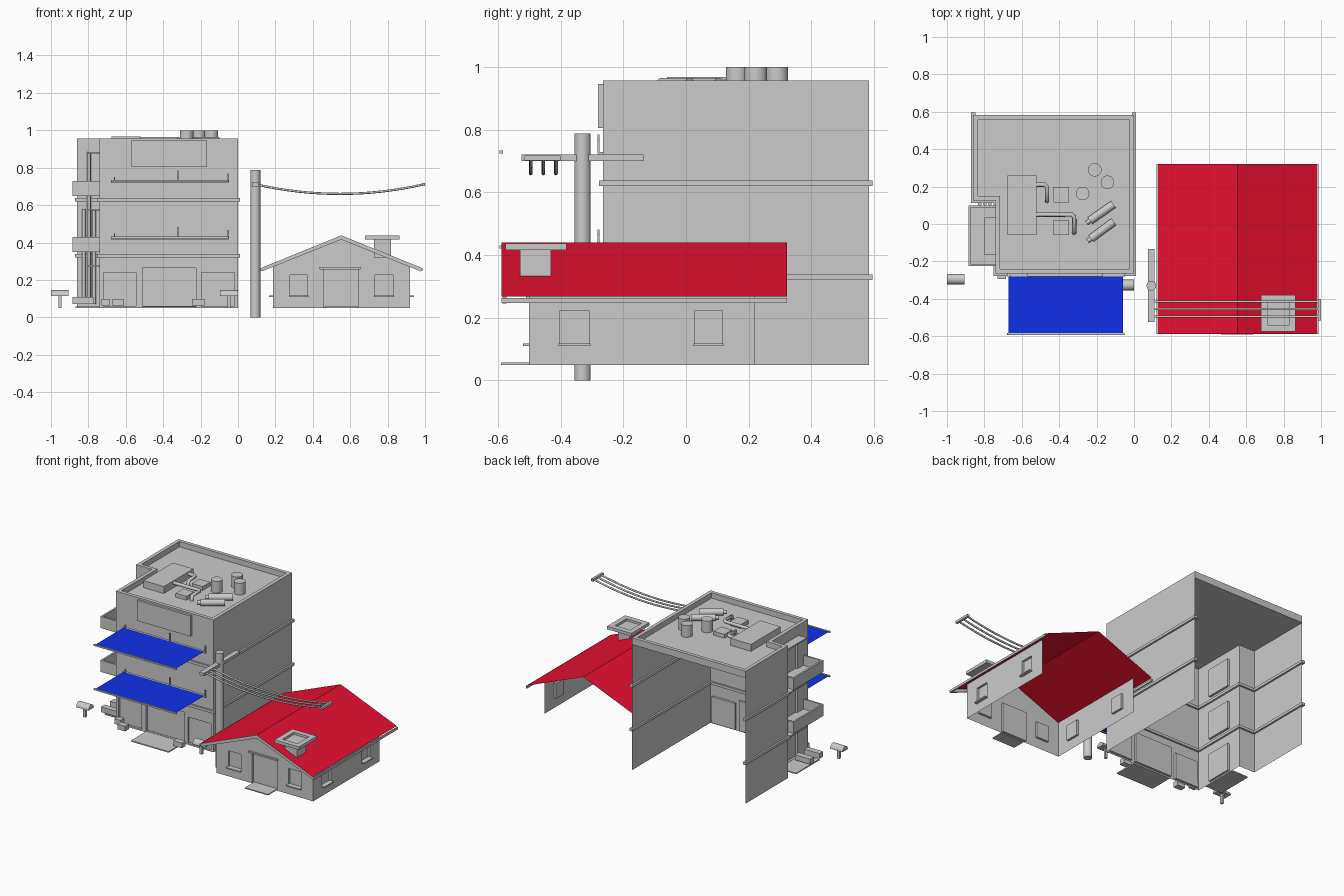
import bpy, bmesh, math
from mathutils import Vector

if "Cube" in bpy.data.objects:
    bpy.data.objects.remove(bpy.data.objects["Cube"])


def material(name, rgb):
    m = bpy.data.materials.new(name)
    m.diffuse_color = (*rgb, 1)
    m.use_nodes = True
    m.node_tree.nodes["Principled BSDF"].inputs["Base Color"].default_value = m.diffuse_color
    return m


GREY = material("plain grey", (0.6, 0.6, 0.6))
RED = material("roof red", (0.8, 0.005, 0.03))
BLUE = material("awning blue", (0.005, 0.03, 0.8))


def finish(name, bm, mat=GREY, smooth=False):
    me = bpy.data.meshes.new(name)
    bm.to_mesh(me)
    bm.free()
    me.materials.append(mat)
    if smooth:
        me.shade_smooth()
        me.set_sharp_from_angle(angle=0.7)
    ob = bpy.data.objects.new(name, me)
    bpy.context.collection.objects.link(ob)
    return ob


def box(name, x0, x1, y0, y1, z0, z1, mat=GREY):
    bm = bmesh.new()
    bmesh.ops.create_cube(bm, size=1)
    for v in bm.verts:
        v.co = ((x0 + x1) / 2 + v.co.x * (x1 - x0), (y0 + y1) / 2 + v.co.y * (y1 - y0),
                (z0 + z1) / 2 + v.co.z * (z1 - z0))
    return finish(name, bm, mat)


def rod(name, a, b, r, sides=24):
    a, b = Vector(a), Vector(b)
    bm = bmesh.new()
    bmesh.ops.create_cone(bm, cap_ends=True, segments=sides, radius1=r, radius2=r, depth=(b - a).length)
    bm.transform((b - a).to_track_quat('Z', 'Y').to_matrix().to_4x4())
    bmesh.ops.translate(bm, vec=(a + b) / 2, verts=bm.verts)
    return finish(name, bm, GREY, True)


def prism(name, points, offset, mat=GREY, smooth=False):
    """Flat polygon, swept along offset when offset is given."""
    bm = bmesh.new()
    f = bm.faces.new([bm.verts.new(p) for p in points])
    if offset:
        g = bmesh.ops.extrude_face_region(bm, geom=[f], use_keep_orig=True)["geom"]
        bmesh.ops.translate(bm, vec=offset, verts=[v for v in g if isinstance(v, bmesh.types.BMVert)])
        bmesh.ops.recalc_face_normals(bm, faces=bm.faces)
    return finish(name, bm, mat, smooth)


def tube(name, points, r, sides=2):
    cu = bpy.data.curves.new(name, 'CURVE')
    cu.dimensions, cu.bevel_depth, cu.bevel_resolution, cu.use_fill_caps = '3D', r, sides, True
    sp = cu.splines.new('POLY')
    sp.points.add(len(points) - 1)
    for p, c in zip(sp.points, points):
        p.co = (*c, 1)
    cu.materials.append(GREY)
    ob = bpy.data.objects.new(name, cu)
    bpy.context.collection.objects.link(ob)


def wall(name, p0, p1, z0, z1, holes=(), depth=0.015):
    """Sheet wall from p0 to p1 (left to right seen from outside) with recessed openings."""
    p0, p1 = Vector((*p0, 0)), Vector((*p1, 0))
    d = (p1 - p0).normalized()
    n = Vector((d.y, -d.x, 0))
    us = sorted({0, (p1 - p0).length, *[u for h in holes for u in h[:2]]})
    zs = sorted({z0, z1, *[z for h in holes for z in h[2:]]})
    bm = bmesh.new()

    def quad(*cs):
        bm.faces.new([bm.verts.new(p0 + d * u + Vector((0, 0, z)) - n * k) for u, z, k in cs])

    for u, U in zip(us, us[1:]):
        for z, Z in zip(zs, zs[1:]):
            if not any(h[0] <= u and U <= h[1] and h[2] <= z and Z <= h[3] for h in holes):
                quad((u, z, 0), (U, z, 0), (U, Z, 0), (u, Z, 0))
    for u, U, z, Z in holes:
        k = depth
        quad((u, z, k), (U, z, k), (U, Z, k), (u, Z, k))
        ring = [(u, z), (U, z), (U, Z), (u, Z)]
        for a, b in zip(ring, ring[1:] + ring[:1]):
            quad((*a, 0), (*b, 0), (*b, k), (*a, k))
    bmesh.ops.remove_doubles(bm, verts=bm.verts, dist=1e-5)
    return finish(name, bm)


# --- tall building: open-backed walls, bands between storeys, roof with parapet
path = [(-.86, .583), (-.86, .125), (-.74, .125), (-.74, -.265), (0, -.265), (0, .583)]
openings = {
    2: [(.095, .275, z, z + .19) for z in (.06, .36, .66)],
    3: [(.02, .195, .06, .24), (.23, .515, .06, .265), (.545, .72, .06, .24)],
}
for i, (a, b) in enumerate(zip(path, path[1:])):
    wall("building_wall", a, b, .05, .91, openings.get(i, ()))
    for z in (.32, .62):
        e = .012
        box("storey_band", min(a[0], b[0]) - e, max(a[0], b[0]) + e,
            min(a[1], b[1]) - e, max(a[1], b[1]) + e, z, z + .018)

roof = bmesh.new()
base = roof.faces.new([roof.verts.new((x, y, .91)) for x, y in path])
geo = bmesh.ops.extrude_face_region(roof, geom=[base], use_keep_orig=True)["geom"]
bmesh.ops.translate(roof, vec=(0, 0, .047), verts=[v for v in geo if isinstance(v, bmesh.types.BMVert)])
top = [f for f in geo if isinstance(f, bmesh.types.BMFace)]
bmesh.ops.recalc_face_normals(roof, faces=roof.faces)
bmesh.ops.inset_region(roof, faces=top, thickness=.035)
geo = bmesh.ops.extrude_face_region(roof, geom=top)["geom"]
bmesh.ops.translate(roof, vec=(0, 0, -.037), verts=[v for v in geo if isinstance(v, bmesh.types.BMVert)])
bmesh.ops.delete(roof, geom=[f for f in top if f.is_valid], context='FACES_ONLY')
finish("building_roof", roof)

# --- front: upper panel, awnings with rails, doorstep, small boxes
box("upper_panel", -.57, -.165, -.28, -.265, .805, .945)
for z in (.73, .427):
    prism("awning", [(-.672, -.28, z), (-.06, -.28, z), (-.06, -.585, z), (-.672, -.585, z)], None, BLUE)
    box("awning_front_rail", -.68, -.052, -.594, -.584, z - .006, z + .004)
    box("awning_wall_rail", -.68, -.052, -.28, -.265, z - .012, z - .002)
    for x, h in ((-.66, .02), (-.322, .055), (-.052, .04)):
        box("awning_bracket", x - .003, x + .003, -.282, -.276, z - .006, z + h)
box("shop_step", -.51, -.225, -.43, -.265, .05, .058)
for x0, x1, y in ((-.73, -.685, -.275), (-.67, -.61, -.33), (-.245, -.18, -.33)):
    box("planter", x0, x1, y - .02, y + .02, .062, .097)

# --- left side: balconies, door canopies, drain pipes, ground step
for z in (.35, .65):
    box("balcony_floor", -.885, -.74, -.225, .1, z, z + .012)
    box("balcony_outer_wall", -.885, -.873, -.225, .1, z, z + .08)
    for y in (-.225, .088):
        box("balcony_end_wall", -.873, -.74, y, y + .012, z, z + .08)
for z in (.27, .57, .875):
    box("door_canopy", -.8, -.74, -.165, .035, z, z + .01)
for x, z in ((-.825, .58), (-.797, .885), (-.77, .58)):
    rod("drain_pipe", (x, .108, .07), (x, .108, z), .01, 12)
box("side_step", -.87, -.74, -.2, .05, .05, .058)
for y in (-.2, -.1):
    box("side_planter", -.885, -.77, y - .02, y + .02, .072, .108)

# --- round-topped post boxes beside the building
for x, y in ((-.953, -.295), (-.048, -.327)):
    arc = [(x - .047, y + .029 * math.cos(t * math.pi / 12), .115 + .03 * math.sin(t * math.pi / 12))
           for t in range(13)]
    prism("post_box", arc, (.094, 0, 0), GREY, True)
    box("post_box_leg", x - .008, x + .008, y - .008, y + .008, .05, .118)

# --- rooftop equipment
box("roof_unit", -.675, -.52, -.06, .26, .92, .968)
for y in (.115, -.06):
    box("roof_vent_box", -.43, -.348, y, y + .082, .92, .947)
for x, y0, y1 in ((-.465, .21, .13), (-.32, .05, -.04)):
    tube("roof_pipe", [(-.53, y0, .952), (x - .012, y0, .952), (x, y0 - .012, .952),
                       (x, y1, .952), (x, y1 - .006, .92)], .012)
for x, y in ((-.21, .29), (-.142, .223), (-.275, .163)):
    rod("water_tank", (x, y, .92), (x, y, 1.0), .036, 32)
for a, b in (((-.235, .018), (-.11, .105)), ((-.23, -.078), (-.108, .012))):
    rod("gas_cylinder", (*a, .943), (*b, .943), .022)
    v = (Vector(a) - Vector(b)).normalized() * .022
    rod("gas_cylinder_neck", (*a, .943), (*(Vector(a) + v), .943), .012, 12)

# --- utility pole, cross arms and sagging wires
rod("utility_pole", (.093, -.33, 0), (.093, -.33, .787), .026, 24)
box("pole_cross_arm", .076, .11, -.525, -.135, .7, .72)
box("far_cross_arm", .984, 1.0, -.515, -.4, .702, .718)
for y in (-.415, -.455, -.495):
    pts = []
    for i in range(17):
        t = i / 16
        pts.append((.1 + .89 * t, y, .71 - .05 * 4 * t * (1 - t)))
    tube("wire", pts, .006)

# --- house: open-backed walls with recessed windows and door
L, R, MID, F, B, EAVE, RIDGE = .187, .92, .553, -.5, .22, .29, .437
wall("house_front_wall", (L, F), (R, F), .05, EAVE,
     [(.09, .185, .117, .225), (.27, .458, .055, .257), (.545, .645, .117, .225)])
sides = [(-.403, -.307), (.027, .117)]
wall("house_right_wall", (R, F), (R, B), .05, EAVE, [(a - F, b - F, .117, .222) for a, b in sides])
wall("house_left_wall", (L, B), (L, F), .05, EAVE, [(B - b, B - a, .117, .222) for a, b in sides])
prism("house_gable", [(L, F, EAVE), (R, F, EAVE), (MID, F, RIDGE)], None)
for x in (.275, .73):
    box("front_window_sill", x - .003, x + .103, F - .02, F, .11, .118)
for a, b in sides:
    box("right_window_sill", R, R + .02, a - .003, b + .003, .11, .118)
    box("left_window_sill", L - .02, L, a - .003, b + .003, .11, .118)
box("door_lintel", .435, .655, F - .01, F, .257, .268)
box("house_step", .465, .64, -.59, F, .05, .057)

# --- red gable roof, barge boards, gutters
for name, x in (("left", .128), ("right", .978)):
    lo, hi = .268, .44
    prism("roof_slope_" + name, [(x, -.588, lo), (MID, -.588, hi), (MID, .322, hi), (x, .322, lo)], None, RED)
    prism("barge_board_" + name, [(x, -.585, lo - .002), (MID, -.585, hi - .002),
                                  (MID, -.585, hi - .024), (x, -.585, lo - .022)], (0, .012, 0))
    s = -1 if name == "left" else 1
    box("gutter_" + name, min(x, x + s * .009), max(x, x + s * .009), -.588, .322, .247, .263)

# --- chimney with an open square cap
box("chimney_stack", .728, .817, -.53, -.43, .32, .416)
cap = bmesh.new()
bmesh.ops.create_cube(cap, size=1)
for v in cap.verts:
    v.co = (.772 + v.co.x * .185, -.478 + v.co.y * .195, .426 + v.co.z * .021)
cap.faces.ensure_lookup_table()
lid = [f for f in cap.faces if f.normal.z > .9]
bmesh.ops.inset_region(cap, faces=lid, thickness=.05)
geo = bmesh.ops.extrude_face_region(cap, geom=lid)["geom"]
bmesh.ops.translate(cap, vec=(0, 0, -.015), verts=[v for v in geo if isinstance(v, bmesh.types.BMVert)])
bmesh.ops.delete(cap, geom=[f for f in lid if f.is_valid], context='FACES_ONLY')
finish("chimney_cap", cap)
